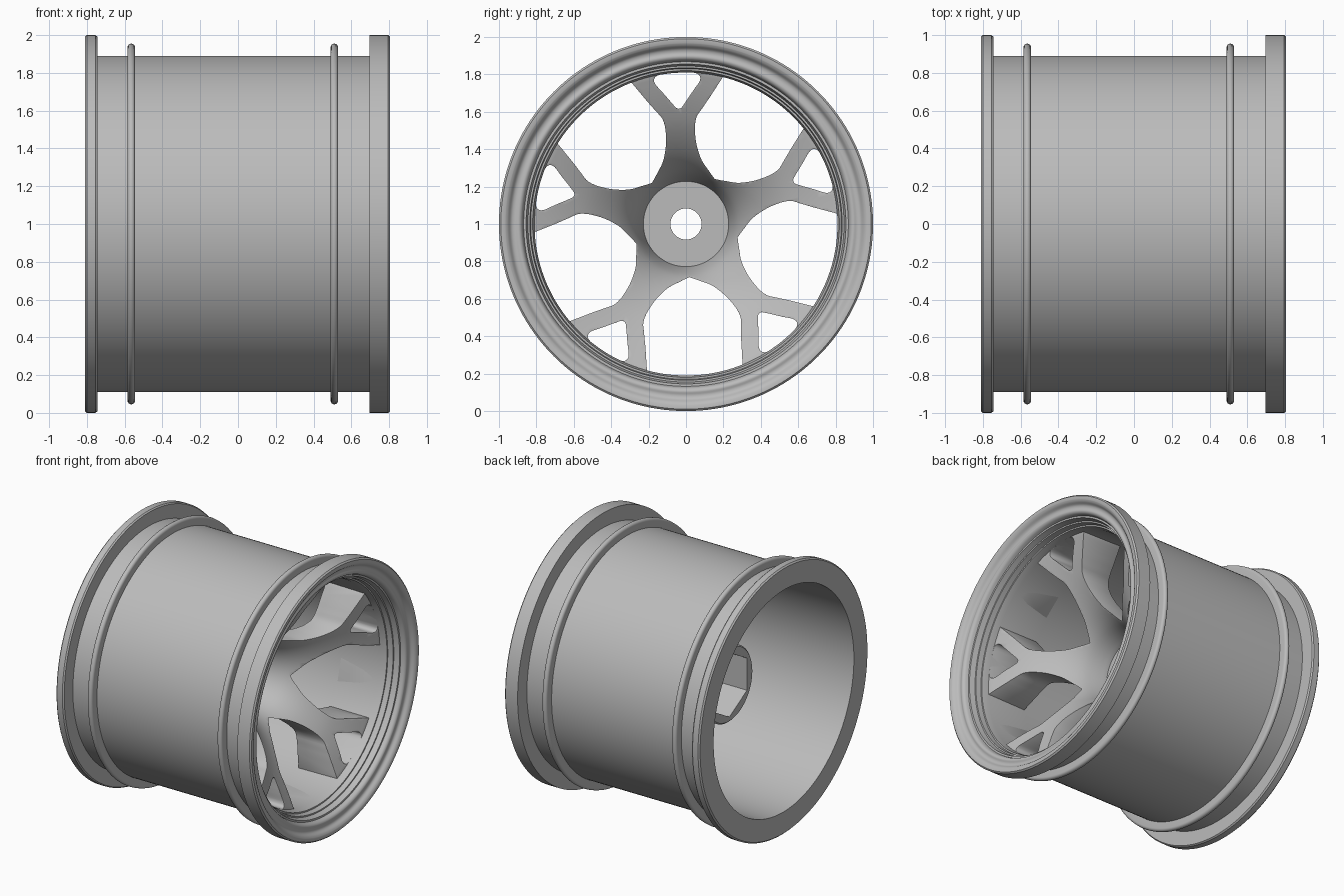
import bpy, bmesh, math
from mathutils import Vector

SEG = 160
TWIST = 3.5      # turn of the whole spoke pattern, degrees

cube = bpy.data.objects.get("Cube")
if cube:
    bpy.data.objects.remove(cube, do_unlink=True)

metal = bpy.data.materials.new("light_grey_metal")
metal.use_nodes = True
GREY = (0.5, 0.5, 0.5, 1)
metal.diffuse_color = GREY
metal.node_tree.nodes["Principled BSDF"].inputs["Base Color"].default_value = GREY


def make_object(name, bm):
    bmesh.ops.recalc_face_normals(bm, faces=bm.faces)
    mesh = bpy.data.meshes.new(name)
    bm.to_mesh(mesh)
    bm.free()
    mesh.materials.append(metal)
    obj = bpy.data.objects.new(name, mesh)
    bpy.context.collection.objects.link(obj)
    return obj


def activate(obj):
    bpy.ops.object.select_all(action='DESELECT')
    obj.select_set(True)
    bpy.context.view_layer.objects.active = obj


def smooth(obj, angle=30):
    activate(obj)
    bpy.ops.object.shade_smooth_by_angle(angle=math.radians(angle))


def polar(x, r, a):
    return Vector((x, r * math.cos(a), 1 + r * math.sin(a)))


def lathe(name, profile):
    """Spin a closed (x, radius) outline about the wheel axis."""
    bm = bmesh.new()
    rings = [[bm.verts.new(polar(x, r, math.tau * i / SEG)) for x, r in profile]
             for i in range(SEG)]
    n = len(profile)
    for i in range(SEG):
        a, b = rings[i], rings[(i + 1) % SEG]
        for j in range(n):
            k = (j + 1) % n
            bm.faces.new((a[j], a[k], b[k], b[j]))
    return make_object(name, bm)


def curve(points, steps=4):
    """Smooth open curve through 2D points."""
    p = [Vector(q) for q in points]
    p = [2 * p[0] - p[1]] + p + [2 * p[-1] - p[-2]]
    out = []
    for a, b, c, d in zip(p, p[1:], p[2:], p[3:]):
        for i in range(steps):
            t = i / steps
            out.append(0.5 * (2 * b + (c - a) * t + (2 * a - 5 * b + 4 * c - d) * t * t
                              + (3 * b - a - 3 * c + d) * t ** 3))
    return [tuple(v) for v in out] + [tuple(p[-2])]


def prism(bm, points, x0, x1):
    """Extrude a closed outline of world points in the wheel plane along x."""
    lo, hi = [], []
    for q in points:
        lo.append(bm.verts.new((x0, q.y, q.z)))
        hi.append(bm.verts.new((x1, q.y, q.z)))
    bm.faces.new(lo)
    bm.faces.new(hi[::-1])
    n = len(points)
    for i in range(n):
        j = (i + 1) % n
        bm.faces.new((lo[i], hi[i], hi[j], lo[j]))


def cut(obj, cutter):
    mod = obj.modifiers.new("cut", 'BOOLEAN')
    mod.operation = 'DIFFERENCE'
    mod.solver = 'EXACT'
    mod.object = cutter
    activate(obj)
    bpy.ops.object.modifier_apply(modifier=mod.name)
    bpy.data.objects.remove(cutter, do_unlink=True)


# Rim: flanges, barrel and stepped front lip in one outline
back_bore = [(0.28, 0.815), (-0.81, 0.83)]
back_flange = [(-0.81, 0.99), (-0.80, 1.0), (-0.755, 1.0), (-0.745, 0.992), (-0.745, 0.89)]
front_flange = [(0.695, 0.89), (0.695, 1.0), (0.795, 1.0), (0.805, 0.99)]
lip = curve([(0.805, 0.968), (0.795, 0.952), (0.775, 0.935), (0.77, 0.915), (0.775, 0.895),
             (0.765, 0.878), (0.74, 0.868)], 3)
steps = [(0.74, 0.855), (0.70, 0.845), (0.70, 0.835), (0.66, 0.83), (0.66, 0.82), (0.61, 0.81)]
smooth(lathe("rim_barrel", back_bore + back_flange + front_flange + lip + steps))

# Rounded bead ribs
for name, cx in (("back_bead_rib", -0.565), ("front_bead_rib", 0.51)):
    half = 0.02
    top = [(cx + half * math.cos(math.pi * i / 8), 0.935 + half * math.sin(math.pi * i / 8))
           for i in range(9)]
    smooth(lathe(name, [(cx + half, 0.88)] + top + [(cx - half, 0.88)]), 40)

# Spokes: dished disc with the openings cut out
face = curve([(0.05, 0.228), (0.14, 0.248), (0.23, 0.28), (0.32, 0.34), (0.40, 0.42),
              (0.475, 0.52), (0.53, 0.62), (0.575, 0.72), (0.615, 0.825)], 3)
back = curve([(0.29, 0.825), (0.27, 0.55), (0.15, 0.40), (-0.05, 0.28)], 3)
spokes = lathe("spokes", face + back + [(-0.05, 0.228)])

half_window = curve([(0.285, 0), (0.305, 8), (0.35, 18.5), (0.42, 24.5), (0.5, 27),
                     (0.57, 27), (0.625, 24.5), (0.68, 22.2)]) + [(0.85, 17.5)]
half_fork = curve([(0.617, 0), (0.622, 1.2), (0.64, 2.5), (0.67, 4.3), (0.745, 8.1),
                   (0.77, 9), (0.79, 9), (0.805, 8), (0.81, 6.5)], 3) + [(0.812, 0)]


def outline(half, centre):
    mirrored = [(r, -a) for r, a in reversed(half) if abs(a) > 0.01]
    return [polar(0, r, math.radians(centre + a)) for r, a in half + mirrored]


bm = bmesh.new()
for i in range(5):
    prism(bm, outline(half_window, 54 + TWIST + 72 * i), -0.5, 1)
    prism(bm, outline(half_fork, 90 + TWIST + 72 * i), -0.5, 1)
cutter = make_object("opening_cutter", bm)
cutter.hide_render = True
cut(spokes, cutter)

# Soften the front edges of the openings
bm = bmesh.new()
bm.from_mesh(spokes.data)
bmesh.ops.remove_doubles(bm, verts=bm.verts, dist=0.0008)
bm.to_mesh(spokes.data)
bm.free()
bevel = spokes.modifiers.new("soft_edges", 'BEVEL')
bevel.width = 0.012
bevel.segments = 2
bevel.limit_method = 'ANGLE'
bevel.angle_limit = math.radians(50)
activate(spokes)
bpy.ops.object.modifier_apply(modifier=bevel.name)
smooth(spokes, 35)

# Hub with an axle hole and a six-sided pocket in the back
hub = lathe("hub", [(-0.36, 0.083), (-0.36, 0.27), (-0.35, 0.28), (0.0, 0.28),
                    (0.05, 0.235), (0.05, 0.083)])
bm = bmesh.new()
prism(bm, [polar(0, 0.24, math.radians(30 + 60 * i)) for i in range(6)], -0.5, -0.16)
cutter = make_object("hex_cutter", bm)
cutter.hide_render = True
cut(hub, cutter)
smooth(hub)
